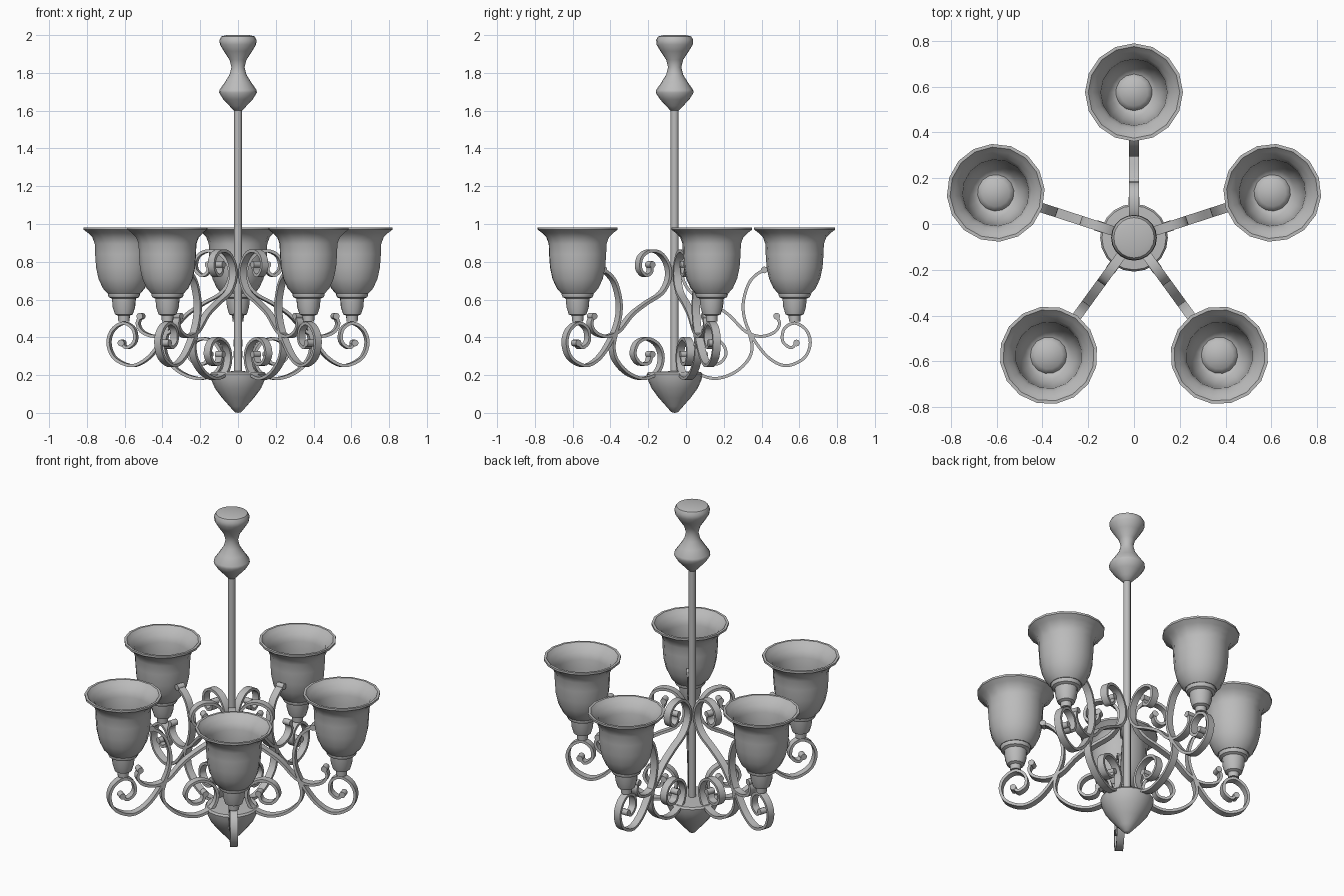
import bpy, bmesh, math
from mathutils import Vector, Matrix

cube = bpy.data.objects.get("Cube")
if cube:
    bpy.data.objects.remove(cube)

AXIS = Vector((0, -0.06, 0))   # centre line of the stem
REACH = 0.635                  # distance from stem to each shade
WIDTH, THICK = 0.042, 0.016    # scroll ribbon section

metal = bpy.data.materials.new("grey metal")
metal.use_nodes = True
GREY = (0.5, 0.5, 0.5, 1)
metal.diffuse_color = GREY
metal.node_tree.nodes["Principled BSDF"].inputs["Base Color"].default_value = GREY


def finish(bm, name, angle=40):
    bmesh.ops.recalc_face_normals(bm, faces=bm.faces)
    mesh = bpy.data.meshes.new(name)
    bm.to_mesh(mesh)
    bm.free()
    mesh.materials.append(metal)
    obj = bpy.data.objects.new(name, mesh)
    bpy.context.collection.objects.link(obj)
    bpy.ops.object.select_all(action='DESELECT')
    obj.select_set(True)
    bpy.context.view_layer.objects.active = obj
    bpy.ops.object.shade_smooth_by_angle(angle=math.radians(angle))
    return obj


def lathe(name, profile, sides, angle=40):
    """Turn a (radius, height) profile around z."""
    bm = bmesh.new()
    verts = [bm.verts.new((r, 0, z)) for r, z in profile]
    edges = [bm.edges.new(pair) for pair in zip(verts, verts[1:])]
    bmesh.ops.spin(bm, geom=verts + edges, axis=(0, 0, 1), cent=(0, 0, 0),
                   angle=math.tau, steps=sides)
    bmesh.ops.remove_doubles(bm, verts=bm.verts, dist=0.0005)
    return finish(bm, name, angle)


def smooth_path(points, steps=5):
    """Catmull-Rom path through (radius, height) points."""
    p = [Vector(q) for q in points]
    p = [2 * p[0] - p[1]] + p + [2 * p[-1] - p[-2]]
    path = []
    for a, b, c, d in zip(p, p[1:], p[2:], p[3:]):
        for i in range(steps):
            t = i / steps
            path.append(0.5 * (2 * b + (c - a) * t + (2 * a - 5 * b + 4 * c - d) * t * t
                               + (3 * b - a - 3 * c + d) * t ** 3))
    return path + [p[-2]]


def ribbon(name, points, knobs):
    """Sweep a flat bar along a path, with a small roll at the chosen ends."""
    path = smooth_path(points)
    bm = bmesh.new()
    rings = []
    for i, q in enumerate(path):
        tangent = (path[min(i + 1, len(path) - 1)] - path[max(i - 1, 0)]).normalized()
        n = Vector((-tangent.y, tangent.x)) * THICK / 2
        rings.append([bm.verts.new((q.x + s * n.x, w * WIDTH / 2, q.y + s * n.y))
                      for s, w in ((1, 1), (1, -1), (-1, -1), (-1, 1))])
    for a, b in zip(rings, rings[1:]):
        for k in range(4):
            bm.faces.new((a[k], a[k - 1], b[k - 1], b[k]))
    bm.faces.new(rings[0])
    bm.faces.new(rings[-1])
    for k in knobs:
        place = Matrix.Translation((path[k].x, 0, path[k].y)) @ Matrix.Rotation(math.pi / 2, 4, 'X')
        bmesh.ops.create_cone(bm, cap_ends=True, segments=10, radius1=0.018,
                              radius2=0.018, depth=WIDTH + 0.004, matrix=place)
    return finish(bm, name)


# Central pieces
hub = lathe("hub", [(0, 0), (0.018, 0.004), (0.045, 0.035), (0.085, 0.08), (0.122, 0.13),
                    (0.142, 0.175), (0.148, 0.205), (0.14, 0.216), (0, 0.222)], 20)
stem = lathe("stem", [(0, 0.2), (0.021, 0.2), (0.021, 1.62), (0, 1.62)], 12)
finial = lathe("ceiling_finial", [
    (0, 1.595), (0.022, 1.6), (0.045, 1.625), (0.078, 1.66), (0.1, 1.695), (0.098, 1.71),
    (0.07, 1.75), (0.045, 1.79), (0.035, 1.83), (0.045, 1.87), (0.075, 1.915),
    (0.096, 1.95), (0.098, 1.975), (0.088, 1.993), (0.06, 2), (0, 2)], 20)
for part in (hub, stem, finial):
    part.location = AXIS

# One arm, made along +x
shade = lathe("shade", [
    (0.05, 0.633), (0.088, 0.633), (0.112, 0.66), (0.135, 0.71), (0.148, 0.77), (0.153, 0.84),
    (0.155, 0.895), (0.168, 0.93), (0.19, 0.952), (0.214, 0.97), (0.214, 0.982), (0.2, 0.982),
    (0.182, 0.962), (0.158, 0.938), (0.145, 0.9), (0.142, 0.84), (0.137, 0.77),
    (0.124, 0.71), (0.102, 0.668), (0.08, 0.648), (0.05, 0.645)], 16)
holder = lathe("lamp_holder", [
    (0, 0.485), (0.03, 0.485), (0.032, 0.515), (0.048, 0.522), (0.06, 0.56), (0.064, 0.605),
    (0.08, 0.612), (0.086, 0.625), (0.083, 0.645), (0.06, 0.667), (0, 0.677)], 14)
for part in (shade, holder):
    part.data.transform(Matrix.Translation((REACH, 0, 0)))

outer_scroll = ribbon("outer_scroll", [
    (0.645, 0.37), (0.615, 0.345), (0.572, 0.38), (0.58, 0.445), (0.635, 0.475), (0.695, 0.44),
    (0.718, 0.37), (0.685, 0.29), (0.59, 0.25), (0.5, 0.29), (0.425, 0.38), (0.375, 0.48),
    (0.363, 0.58), (0.39, 0.68), (0.43, 0.73), (0.475, 0.757)], (0, -1))
main_scroll = ribbon("main_scroll", [
    (0.16, 0.785), (0.165, 0.745), (0.2, 0.728), (0.235, 0.765), (0.225, 0.825), (0.17, 0.857),
    (0.1, 0.845), (0.05, 0.785), (0.044, 0.71), (0.09, 0.635), (0.19, 0.58), (0.285, 0.52),
    (0.37, 0.435), (0.45, 0.405), (0.525, 0.425), (0.555, 0.47), (0.54, 0.512)], (0, -1))
lower_scroll = ribbon("lower_scroll", [
    (0.16, 0.31), (0.18, 0.265), (0.235, 0.262), (0.272, 0.31), (0.25, 0.37), (0.185, 0.393),
    (0.115, 0.36), (0.088, 0.29), (0.12, 0.215), (0.21, 0.182), (0.31, 0.21), (0.385, 0.275),
    (0.41, 0.345), (0.395, 0.42)], (0,))

# Repeat the arm five times around the stem
for part in (shade, holder, outer_scroll, main_scroll, lower_scroll):
    name = part.name
    for i in range(5):
        obj = part if i == 0 else part.copy()
        obj.name = f"{name}_{i + 1}"
        if i:
            bpy.context.collection.objects.link(obj)
        obj.location = AXIS
        obj.rotation_euler.z = math.radians(90 + 72 * i)
